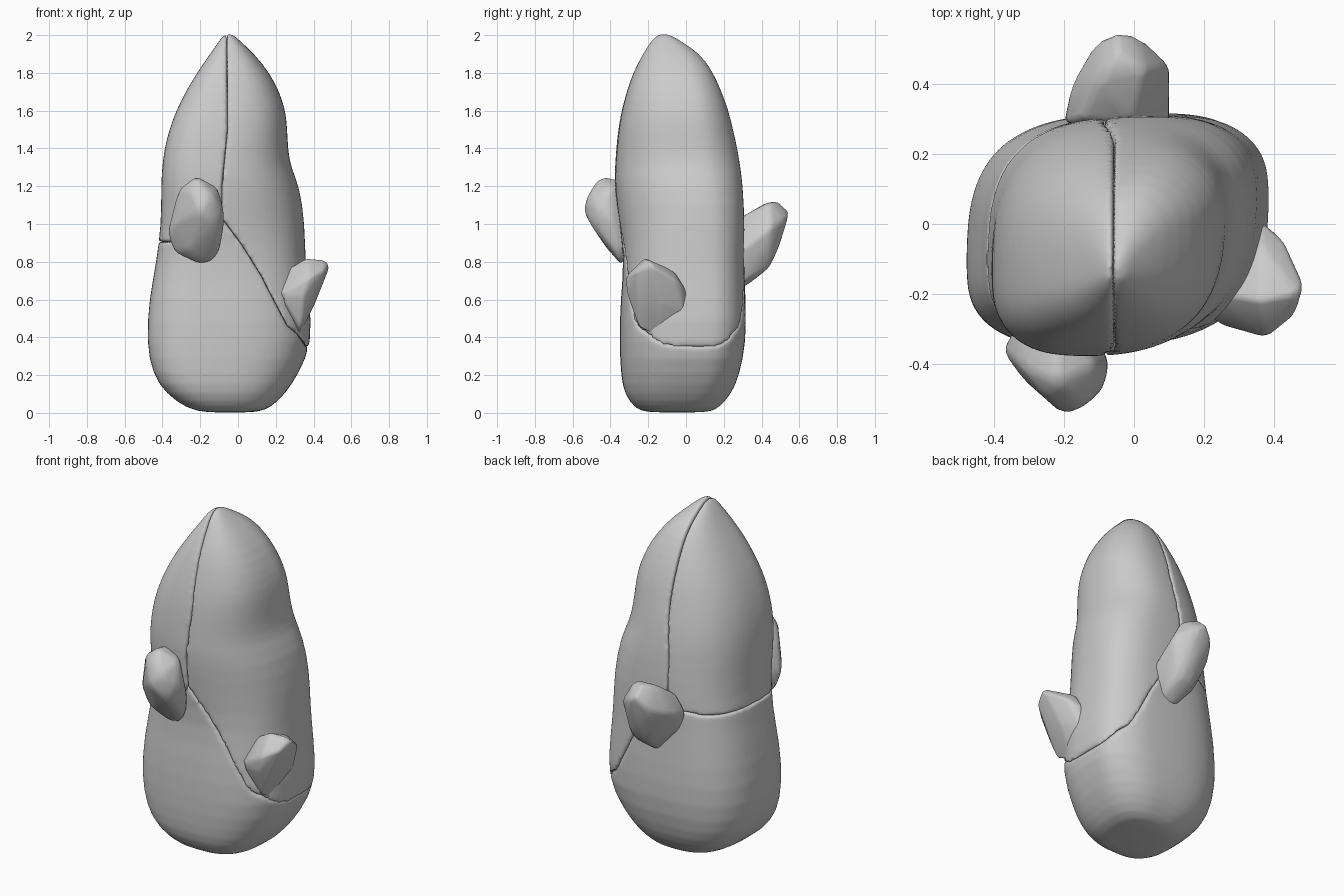
import bpy, bmesh, math

if "Cube" in bpy.data.objects:
    bpy.data.objects.remove(bpy.data.objects["Cube"])

# Body bounds per height: z, x min, x max, y min, y max
RINGS = [
    (0.0, -.17, .09, -.21, .12), (0.022, -.27, .17, -.27, .17), (0.1, -.38, .25, -.328, .243),
    (0.2, -.452, .318, -.345, .283), (0.37, -.487, .398, -.354, .32), (0.6, -.472, .377, -.348, .317),
    (0.8, -.433, .357, -.327, .307), (1.0, -.407, .355, -.353, .312), (1.2, -.408, .328, -.38, .302),
    (1.3, -.403, .28, -.377, .289), (1.4, -.39, .265, -.37, .273), (1.5, -.365, .262, -.36, .25),
    (1.6, -.328, .253, -.342, .226), (1.7, -.278, .22, -.315, .19), (1.8, -.218, .168, -.282, .145),
    (1.9, -.148, .088, -.23, .08), (1.97, -.10, .01, -.185, -.03), (2.008, -.07, -.03, -.15, -.09),
]
SEGS = 40


def spow(v, e):
    return math.copysign(abs(v) ** e, v)


def corner(c, s, z):
    # roundness of each corner of the outline (higher is more cut away)
    up = min(1, max(0, z - .9) / .5)
    low = max(0, 1 - z / .35)
    if c < 0:
        return .66 if s < 0 else .71 + .17 * up
    if s < 0:
        return .75 + .06 * up + .2 * math.exp(-((z - 1.1) / .2) ** 2)
    return .68 + .16 * up + .14 * low


def body_mesh():
    bm = bmesh.new()
    loops = []
    for z, x0, x1, y0, y1 in RINGS:
        hx, hy = (x1 - x0) / 2, (y1 - y0) / 2
        ring = []
        for i in range(SEGS):
            a = 2 * math.pi * i / SEGS
            c, s = math.cos(a), math.sin(a)
            # skewed outline: bulges sit off-centre
            cx = (x0 + x1) / 2 + .22 * hx * s
            cy = (y0 + y1) / 2 + .28 * hy * c
            ex, ey = (x1 if c > 0 else x0), (y1 if s > 0 else y0)
            e = corner(c, s, z)
            x = cx + abs(ex - cx) * spow(c, e)
            y = cy + abs(ey - cy) * spow(s, e)
            ring.append(bm.verts.new((x, y, z)))
        loops.append(ring)
    for a, b in zip(loops, loops[1:]):
        for i in range(SEGS):
            j = (i + 1) % SEGS
            bm.faces.new((a[i], a[j], b[j], b[i]))
    bm.faces.new(loops[0][::-1])
    bm.faces.new(loops[-1])
    return bm


def make_object(name, bm):
    bmesh.ops.recalc_face_normals(bm, faces=bm.faces)
    me = bpy.data.meshes.new(name)
    bm.to_mesh(me)
    bm.free()
    ob = bpy.data.objects.new(name, me)
    bpy.context.collection.objects.link(ob)
    return ob


def prism(outline):
    bm = bmesh.new()
    f = bm.faces.new([bm.verts.new((x, -1, z)) for x, z in outline])
    ext = bmesh.ops.extrude_face_region(bm, geom=[f])
    verts = [v for v in ext['geom'] if isinstance(v, bmesh.types.BMVert)]
    bmesh.ops.translate(bm, verts=verts, vec=(0, 2, 0))
    return make_object('cutter', bm)


def finish(ob, angle):
    bpy.ops.object.select_all(action='DESELECT')
    ob.select_set(True)
    bpy.context.view_layer.objects.active = ob
    bpy.ops.object.convert(target='MESH')
    bpy.ops.object.shade_smooth_by_angle(angle=math.radians(angle))


# Seams in the front plane (x, z)
mid_seam = [(-.085, 1.03), (-.085, 1.2), (-.055, 1.5), (-.06, 2.2)]
left_edge = [(-1, .905), (-.3, .905), (-.14, .93)]
right_edge = [(.02, .89), (.12, .73), (.26, .46), (.31, .42), (.36, .35), (1, .33)]
pieces = {
    'left_shell': left_edge + mid_seam + [(-1, 2.2)],
    'right_shell': mid_seam[::-1] + right_edge + [(1, 2.2)],
    'lower_body': left_edge + mid_seam[:1] + right_edge + [(1, -.2), (-1, -.2)],
}

# Three body pieces cut from one form, remeshed and relaxed to round the seams
for name, outline in pieces.items():
    ob = make_object(name, body_mesh())
    cutter = prism(outline)
    sub = ob.modifiers.new('smooth', 'SUBSURF')
    sub.levels = sub.render_levels = 1
    cut = ob.modifiers.new('cut', 'BOOLEAN')
    cut.operation, cut.solver, cut.object = 'INTERSECT', 'EXACT', cutter
    rem = ob.modifiers.new('even', 'REMESH')
    rem.mode, rem.voxel_size = 'VOXEL', .011
    relax = ob.modifiers.new('relax', 'SMOOTH')
    relax.factor, relax.iterations = .5, 6
    finish(ob, 70)
    bpy.data.objects.remove(cutter)


# Small faceted chunks stuck to the surface
def chunk(name, points):
    bm = bmesh.new()
    for p in points:
        bm.verts.new(p)
    res = bmesh.ops.convex_hull(bm, input=bm.verts)
    bmesh.ops.delete(bm, geom=list({g for g in res['geom_interior'] + res['geom_unused']
                                    if isinstance(g, bmesh.types.BMVert)}), context='VERTS')
    bmesh.ops.dissolve_limit(bm, angle_limit=math.radians(8), verts=bm.verts, edges=bm.edges)
    ob = make_object(name, bm)
    bev = ob.modifiers.new('round', 'BEVEL')
    bev.width, bev.segments, bev.limit_method = .02, 3, 'NONE'
    finish(ob, 60)


chunk('front_chunk', [
    (-.22, -.45, 1.255), (-.10, -.40, 1.19), (-.32, -.41, 1.18), (-.07, -.39, 1.02),
    (-.08, -.46, 1.07), (-.09, -.37, .87), (-.20, -.34, .78), (-.13, -.35, .80),
    (-.35, -.34, .85), (-.375, -.36, .96), (-.25, -.50, 1.18), (-.14, -.52, 1.15),
    (-.20, -.545, 1.07), (-.12, -.50, .99), (-.33, -.43, 1.0), (-.25, -.42, .87),
    (-.22, -.28, 1.22), (-.13, -.28, .9), (-.33, -.28, 1.0)])
chunk('right_chunk', [
    (.36, -.22, .82), (.47, -.20, .81), (.485, -.17, .77), (.46, -.26, .75), (.38, -.325, .72),
    (.35, -.31, .62), (.43, -.05, .70), (.36, .01, .64), (.37, -.01, .54), (.41, -.13, .58),
    (.33, -.25, .45), (.32, -.15, .40), (.32, -.07, .41), (.22, -.28, .62), (.24, -.20, .75),
    (.36, -.06, .75)])
chunk('back_chunk', [
    (-.05, .49, 1.12), (.03, .44, 1.115), (-.10, .42, 1.11), (-.05, .545, 1.07), (.01, .54, 1.03),
    (.105, .45, .98), (-.11, .52, 1.0), (-.18, .40, .95), (-.205, .28, .92), (.105, .28, .85),
    (.0, .28, 1.03), (-.15, .30, 1.02), (-.02, .49, .87), (.05, .44, .77), (-.06, .43, .76),
    (-.02, .29, .65), (.06, .28, .68), (-.17, .29, .82)])
